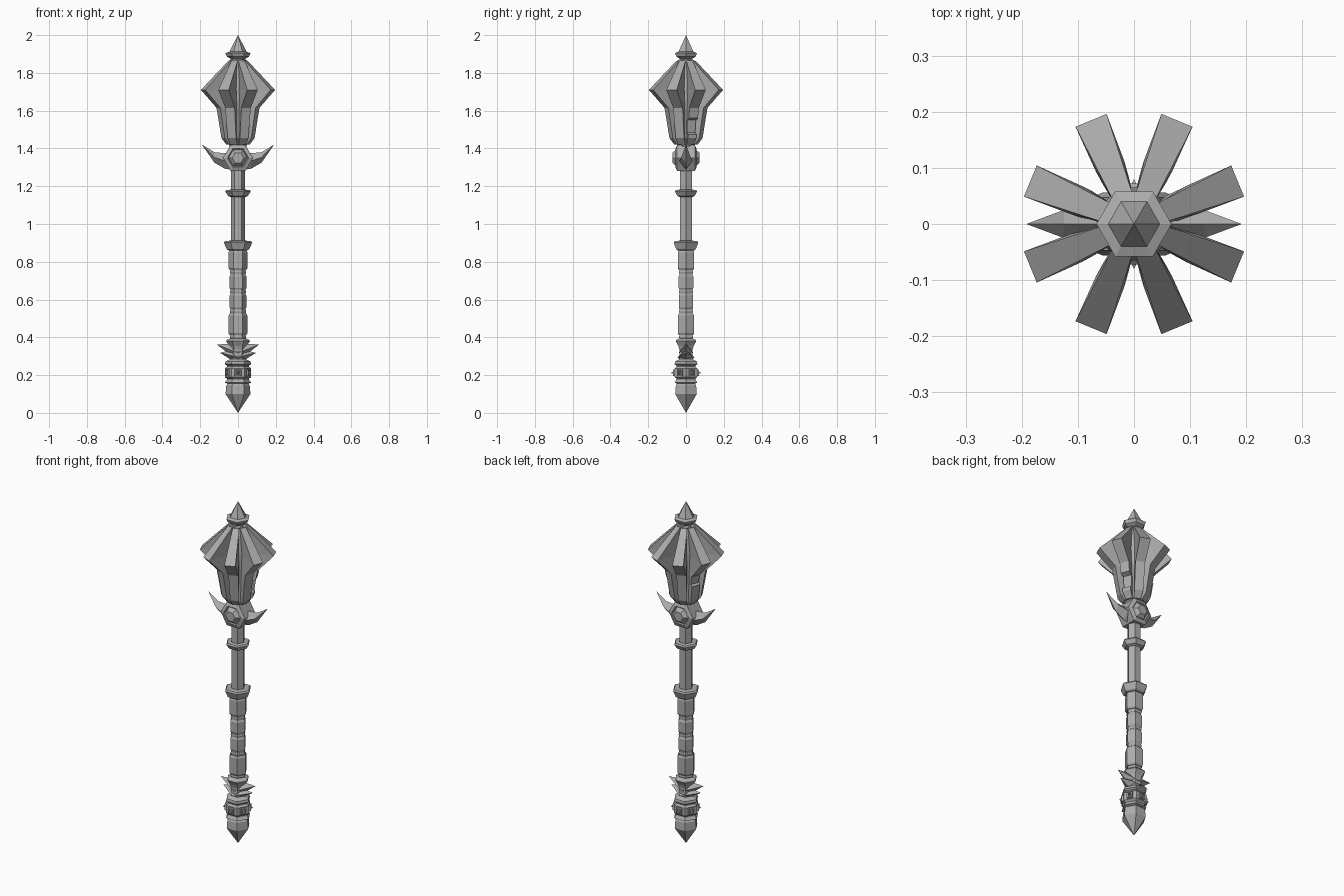
import bpy, bmesh, math
from mathutils import Matrix, Vector

if "Cube" in bpy.data.objects:
    bpy.data.objects.remove(bpy.data.objects["Cube"])

# Single steel colour
steel = bpy.data.materials.new("grey_steel")
steel.use_nodes = True
colour = (0.42, 0.42, 0.42, 1)
steel.diffuse_color = colour
steel.node_tree.nodes["Principled BSDF"].inputs["Base Color"].default_value = colour


def loft(name, rings, matrix=Matrix.Identity(4)):
    """Skin a list of equal-length point rings into a closed flat-shaded solid."""
    bm = bmesh.new()
    rows = [[bm.verts.new(matrix @ Vector(p)) for p in ring] for ring in rings]
    n = len(rows[0])
    for a, b in zip(rows, rows[1:]):
        for i in range(n):
            j = (i + 1) % n
            bm.faces.new((a[i], a[j], b[j], b[i]))
    bm.faces.new(rows[0])
    bm.faces.new(rows[-1])
    bmesh.ops.remove_doubles(bm, verts=bm.verts, dist=0.0001)
    bmesh.ops.recalc_face_normals(bm, faces=bm.faces)
    mesh = bpy.data.meshes.new(name)
    bm.to_mesh(mesh)
    bm.free()
    mesh.materials.append(steel)
    obj = bpy.data.objects.new(name, mesh)
    bpy.context.collection.objects.link(obj)
    return obj


def lathe(name, profile, sides=6, matrix=Matrix.Identity(4), turn=0):
    """Revolve (radius, height) points with few sides."""
    angles = [turn + math.tau * i / sides for i in range(sides)]
    rings = [[(r * math.cos(a), r * math.sin(a), z) for a in angles] for r, z in profile]
    return loft(name, rings, matrix)


# Pommel with pointed end and studded ring
lathe("pommel", [(0, 0), (.066, .10), (.062, .145), (.055, .155), (.07, .16),
                 (.06, .172), (.058, .18), (.07, .19), (.07, .235), (.058, .245),
                 (.058, .25), (.07, .258), (.066, .272), (.04, .285), (.04, .36)])
for k in range(6):
    spin = Matrix.Rotation(math.radians(30 + 60 * k), 4, 'Z')
    out = spin @ Matrix.Translation((.058, 0, .212)) @ Matrix.Rotation(math.pi / 2, 4, 'Y')
    lathe("pommel_stud", [(.025, 0), (.022, .012), (.013, .012), (.011, .006), (0, .022)],
          4, out, math.pi / 4)

# Paired spikes and lower collar under the grip
for s in (1, -1):
    for name, tip, low, high, depth in (("upper_guard_spike", (.112, .362), .29, .355, .038),
                                        ("lower_guard_spike", (.095, .318), .268, .32, .045)):
        mid = low + (high - low) * .45
        base = [(0, -depth, mid), (0, 0, high), (0, depth, mid), (0, 0, low)]
        middle = [(s * (.035 + p[0]), p[1] * .8, p[2] + .012) for p in base]
        loft(name, [base, middle, [(s * tip[0], 0, tip[1])] * 4])
lathe("lower_collar", [(.04, .335), (.047, .355), (.063, .38), (.058, .387), (.04, .395)])

# Grip of wrapped segments
lathe("grip_core", [(.039, .38), (.039, .88)])
for low, high, r in ((.412, .525, .05), (.548, .632, .044),
                     (.652, .732, .045), (.757, .86, .05)):
    lathe("grip_segment", [(r - .006, low), (r, low + .01), (r, high - .01), (r - .006, high)])
for z in (.402, .537, .642, .745):
    lathe("grip_ring", [(.041, z - .007), (.043, z), (.041, z + .007)])

# Upper shaft with two collars
lathe("upper_shaft", [(.037, .87), (.037, 1.42)])
lathe("grip_collar", [(.05, .86), (.06, .867), (.075, .902), (.068, .91), (.036, .912)])
lathe("shaft_collar", [(.037, 1.142), (.052, 1.148), (.068, 1.172), (.062, 1.18), (.036, 1.182)])

# Hexagonal boss with a faceted gem front and back
half = [(.03, .072), (.046, .057), (.05, .049), (.056, .056), (.079, .047)]
boss = half + [(r, -h) for r, h in reversed(half)]
lathe("crest_boss", boss, 6, Matrix.Translation((0, 0, 1.35)) @ Matrix.Rotation(math.pi / 2, 4, 'X'))

# Curved horns: x, low z, high z, half depth
horn = ((.02, 1.285, 1.395, .04), (.07, 1.293, 1.375, .036),
        (.125, 1.325, 1.38, .025), (.192, 1.421, 1.421, 0))
for s in (1, -1):
    loft("crest_horn", [[(s * x, -d, (lo + hi) / 2), (s * x, 0, hi),
                         (s * x, d, (lo + hi) / 2), (s * x, 0, lo)] for x, lo, hi, d in horn])

# Head core
lathe("head_core", [(.04, 1.40), (.056, 1.425), (.066, 1.6), (.07, 1.72), (.06, 1.82), (.045, 1.868)],
      8, turn=math.pi / 8)

# Eight flanges: radius, z, half width of the outer edge
whole = [(.058, 1.42, .02), (.085, 1.455, .024), (.112, 1.615, .027),
         (.2, 1.71, .03), (.05, 1.862, .018)]
chip_low = whole[:2] + [(.088, 1.475, .024), (.07, 1.485, .023), (.076, 1.55, .025),
                        (.102, 1.56, .026)] + whole[2:]
chip_high = whole[:2] + [(.1, 1.545, .026), (.088, 1.552, .025), (.094, 1.6, .026)] + whole[2:]
for k in range(8):
    outline = {0: chip_low, 3: chip_high}.get(k, whole)
    rings = [[(r, -w, z), (r, w, z), (.033, .013, z), (.033, -.013, z)] for r, z, w in outline]
    loft("head_flange", rings, Matrix.Rotation(math.radians(22.5 + 45 * k), 4, 'Z'))

# Finial
lathe("finial", [(.05, 1.855), (.052, 1.864), (.04, 1.87), (.04, 1.876), (.058, 1.886),
                 (.067, 1.905), (.046, 1.912), (0, 2.0)])
